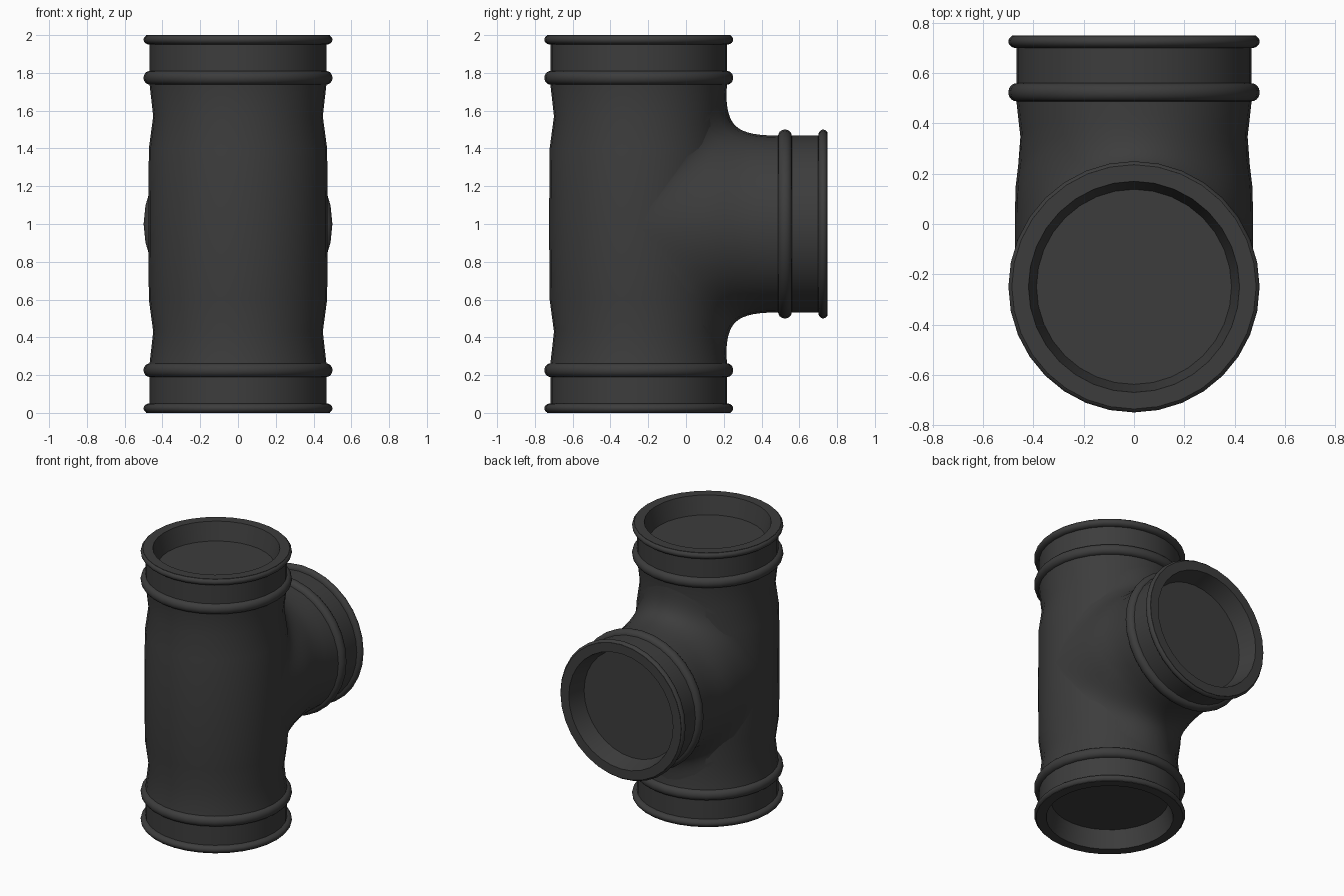
import bpy, bmesh
from math import sin, cos, pi, sqrt

cube = bpy.data.objects.get("Cube")
if cube:
    bpy.data.objects.remove(cube)

SIDES = 32
ANGLES = [2 * pi * i / SIDES for i in range(SIDES)]
AXIS_Y, BRANCH_Z, BRANCH_END = -0.25, 1.0, 0.75
TUBE, BODY, BEAD = 0.468, 0.475, 0.5

black = bpy.data.materials.new("dark grey plastic")
black.use_nodes = True
colour = (0.046, 0.046, 0.046, 1)
black.diffuse_color = colour
black.node_tree.nodes["Principled BSDF"].inputs["Base Color"].default_value = colour


def body_radius(d):
    """Radius of the waisted body at distance d from a pipe end."""
    pts = [(0.26, TUBE), (0.43, 0.449), (0.6, 0.472), (1.0, BODY)]
    d = min(max(d, pts[0][0]), pts[-1][0])
    for (a, ra), (b, rb) in zip(pts, pts[1:]):
        if d <= b:
            return ra + (rb - ra) * (d - a) / (b - a)


def half_round(d0, d1, start=0.0, steps=9):
    """Rounded bead between distances d0 and d1, as (radius, distance)."""
    mid, half = (d0 + d1) / 2, (d1 - d0) / 2
    out = []
    for i in range(steps + 1):
        a = start + (pi - start) * i / steps
        out.append((TUBE + (BEAD - TUBE) * sin(a), mid - half * cos(a)))
    return out


# Recessed socket, end lip, collar and bead shared by all three ends
COLLAR = [(0.388, 0.13), (0.42, 0.0), (0.486, 0.0)]
COLLAR += half_round(-0.002, 0.05, 0.6) + half_round(0.19, 0.262)


def loft(name, rows):
    """Skin rings of points, cap both ends and shade smooth."""
    bm = bmesh.new()
    rings = [[bm.verts.new(p) for p in row] for row in rows]
    for a, b in zip(rings, rings[1:]):
        for i in range(SIDES):
            j = (i + 1) % SIDES
            bm.faces.new((a[i], a[j], b[j], b[i]))
    bm.faces.new(rings[0])
    bm.faces.new(rings[-1])
    bmesh.ops.recalc_face_normals(bm, faces=bm.faces[:])
    mesh = bpy.data.meshes.new(name)
    bm.to_mesh(mesh)
    bm.free()
    mesh.materials.append(black)
    obj = bpy.data.objects.new(name, mesh)
    bpy.context.collection.objects.link(obj)
    bpy.ops.object.select_all(action="DESELECT")
    obj.select_set(True)
    bpy.context.view_layer.objects.active = obj
    bpy.ops.object.shade_smooth_by_angle(angle=0.6)
    return obj


# Upright pipe, mirrored top to bottom
half = COLLAR + [(body_radius(d), d) for d in (0.43, 0.6)]
profile = half + [(BODY, 1.0)] + [(r, 2 - d) for r, d in reversed(half)]
loft("main_pipe", [[(r * cos(t), AXIS_Y + r * sin(t), z) for t in ANGLES]
                   for r, z in profile])

# Side branch: collar, then a flared skirt blending into the upright pipe
rows = [[(r * cos(t), BRANCH_END - d, BRANCH_Z + r * sin(t)) for t in ANGLES]
        for r, d in COLLAR]
WEIGHT, STEPS = 1.5, 14
collar_y = BRANCH_END - COLLAR[-1][1]
for k in range(1, STEPS + 1):
    u = 1 - k / STEPS
    b0, b1, b2 = (1 - u) ** 2, 2 * WEIGHT * u * (1 - u), u * u
    total = b0 + b1 + b2
    row = []
    for t in ANGLES:
        x, rise = BODY * cos(t), sin(t)
        z0, z1 = BRANCH_Z + 0.7 * rise, BRANCH_Z + TUBE * rise
        radius = body_radius(1 - abs(z0 - 1))
        y0 = AXIS_Y + sqrt(max(radius ** 2 - x * x, 0))
        y = (y0 * (b0 + b1) + collar_y * b2) / total
        z = (z0 * b0 + z1 * (b1 + b2)) / total
        row.append((x * body_radius(BRANCH_END - y) / BODY, y, z))
    rows.append(row)
loft("branch_pipe", rows)
